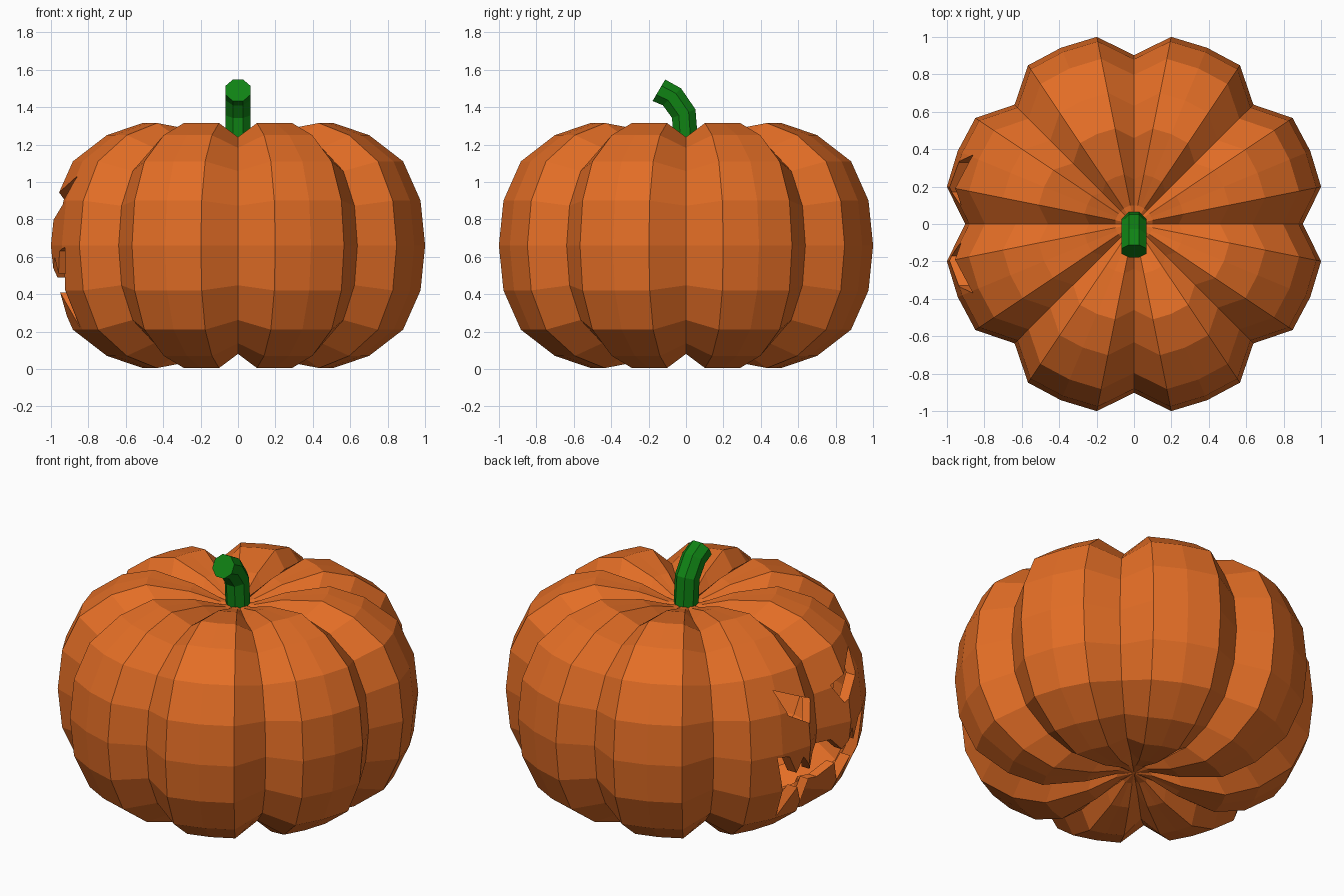
import bpy, bmesh, math

if "Cube" in bpy.data.objects:
    bpy.data.objects.remove(bpy.data.objects["Cube"])

MID = 0.66      # height of the body's middle
SEGS = 32       # 8 lobes, 4 segments each
GROOVE = 0.885  # grooves are pulled towards the middle

def material(name, color):
    m = bpy.data.materials.new(name)
    m.diffuse_color = (*color, 1)
    m.use_nodes = True
    m.node_tree.nodes["Principled BSDF"].inputs["Base Color"].default_value = m.diffuse_color
    return m

orange = material("pumpkin_orange", (0.77, 0.155, 0.019))
green = material("stem_green", (0.005, 0.225, 0.007))

def finish(bm, name, mat):
    me = bpy.data.meshes.new(name)
    bm.to_mesh(me)
    bm.free()
    me.materials.append(mat)
    ob = bpy.data.objects.new(name, me)
    bpy.context.collection.objects.link(ob)
    return ob

def bridge(bm, a, b):
    n = len(a)
    return [bm.faces.new((a[i], a[(i + 1) % n], b[(i + 1) % n], b[i])) for i in range(n)]

# Ribbed body: outer skin and an inner skin facing inwards
half = [(0.10, 0.555), (0.27, 0.615), (0.52, 0.655), (0.715, 0.59), (0.90, 0.45), (0.995, 0.24)]
profile = ([(r, -h) for r, h in half] + [(1.02, 0)] + [(r, h) for r, h in reversed(half)])

def skin(bm, scale, flip):
    rings = []
    for r, h in profile:
        ring = []
        for i in range(SEGS):
            a = 2 * math.pi * i / SEGS
            k = scale
            if i % 4 == 0:
                k *= GROOVE if r > 0.2 else 0.98
            ring.append(bm.verts.new((r * k * math.cos(a), r * k * math.sin(a), MID + h * k)))
        rings.append(ring)
    faces = []
    for a, b in zip(rings, rings[1:]):
        faces += bridge(bm, a, b)
    for ring, h in ((rings[0], -0.545), (rings[-1], 0.545)):
        c = bm.verts.new((0, 0, MID + h * scale))
        for i in range(SEGS):
            tri = (ring[i], ring[(i + 1) % SEGS], c)
            faces.append(bm.faces.new(tri if h > 0 else tri[::-1]))
    if flip:
        bmesh.ops.reverse_faces(bm, faces=faces)

bm = bmesh.new()
skin(bm, 1.0, False)
skin(bm, 0.94, True)
body = finish(bm, "pumpkin_body", orange)

# Carved face on the -x side: slanted eyes and a toothed grin, as (y, z)
eye = [(0.37, 1.03), (0.10, 0.90), (0.17, 0.78), (0.33, 0.88)]
top = [(0.42, 0.65), (0.34, 0.63), (0.28, 0.51), (0.24, 0.60), (0.16, 0.49), (0.09, 0.57)]
low = [(0.06, 0.33), (0.13, 0.41), (0.18, 0.28), (0.26, 0.41), (0.32, 0.22)]

def mirror(pts):
    return [(-y, z) for y, z in reversed(pts)]

mouth = top + mirror(top) + mirror(low) + low

bm = bmesh.new()
for shape in (eye, mirror(eye), mouth):
    near = [bm.verts.new((-1.3, y, z)) for y, z in shape]
    far = [bm.verts.new((-0.5, y, z)) for y, z in shape]
    bridge(bm, near, far)
    bm.faces.new(near[::-1])
    bm.faces.new(far)
bmesh.ops.recalc_face_normals(bm, faces=bm.faces)
cutter = finish(bm, "face_cutter", orange)
cutter.hide_render = True

mod = body.modifiers.new("carve", 'BOOLEAN')
mod.operation = 'DIFFERENCE'
mod.solver = 'EXACT'
mod.object = cutter
bpy.context.view_layer.update()
carved = bpy.data.meshes.new_from_object(body.evaluated_get(bpy.context.evaluated_depsgraph_get()))
body.modifiers.clear()
body.data = carved
bpy.data.objects.remove(cutter)

# Bent octagonal stem: (y, z, tilt) of each ring
bm = bmesh.new()
rings = []
for y, z, t in ((0, 1.19, 0), (-0.012, 1.365, 0.35), (-0.075, 1.455, 0.75), (-0.145, 1.49, 1.04)):
    ring = []
    for i in range(8):
        a = 2 * math.pi * (i + 0.5) / 8
        u, v = 0.072 * math.cos(a), 0.072 * math.sin(a)
        ring.append(bm.verts.new((u, y + v * math.cos(t), z + v * math.sin(t))))
    rings.append(ring)
for a, b in zip(rings, rings[1:]):
    bridge(bm, a, b)
bm.faces.new(rings[0][::-1])
bm.faces.new(rings[-1])
bmesh.ops.recalc_face_normals(bm, faces=bm.faces)
finish(bm, "stem", green)
